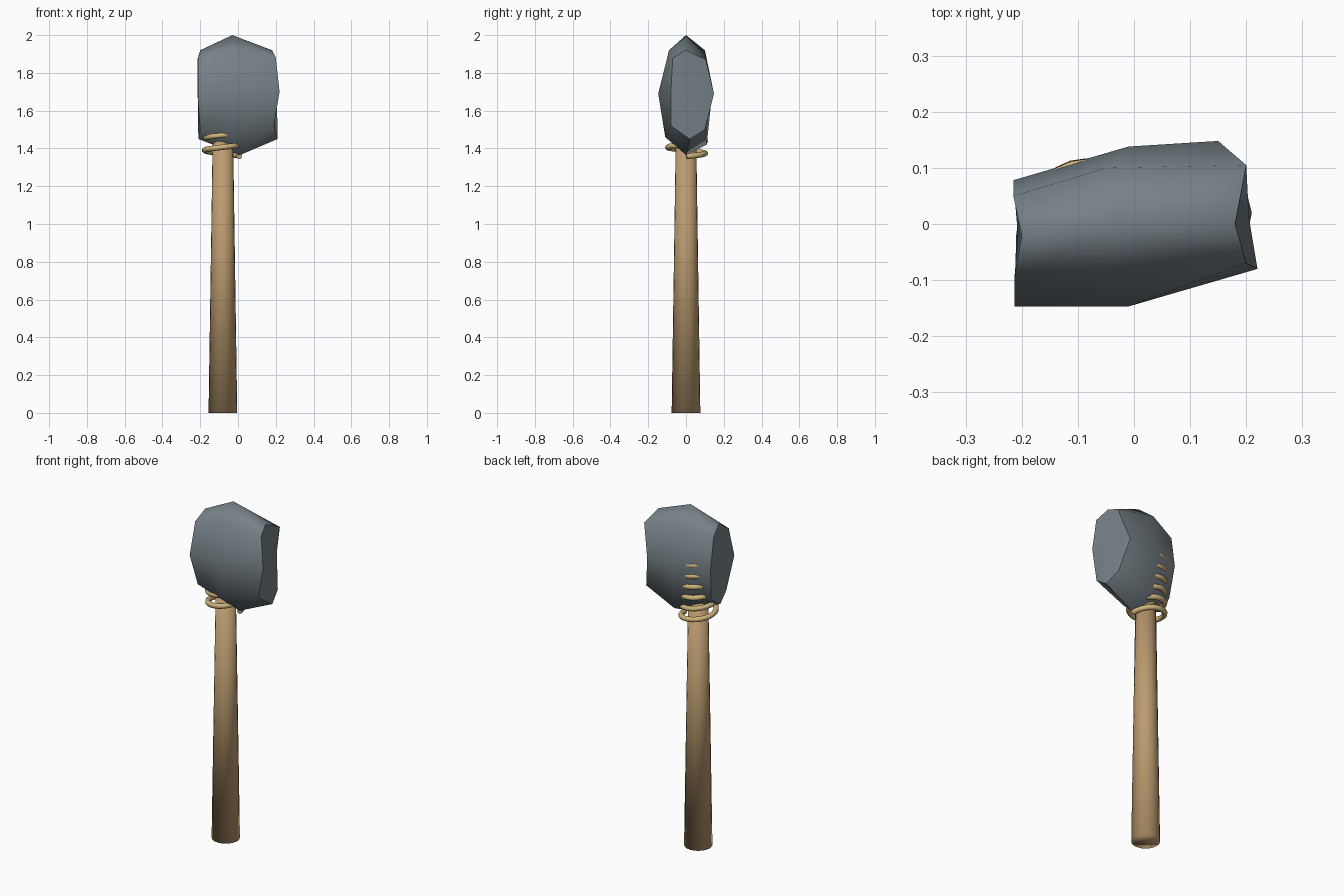
import bpy, bmesh, math

if "Cube" in bpy.data.objects:
    bpy.data.objects.remove(bpy.data.objects["Cube"])


def paint(obj, name, rgb):
    mat = bpy.data.materials.new(name)
    mat.diffuse_color = (*rgb, 1)
    mat.use_nodes = True
    mat.node_tree.nodes["Principled BSDF"].inputs["Base Color"].default_value = mat.diffuse_color
    obj.data.materials.append(mat)


# Wooden handle: tapered cylinder running up into the stone
bpy.ops.mesh.primitive_cone_add(vertices=20, radius1=0.076, radius2=0.052,
                                depth=1.6, location=(-0.08, 0, 0.8))
handle = bpy.context.object
handle.name = "handle"
bpy.ops.object.shade_smooth()
paint(handle, "wood", (0.50, 0.33, 0.16))

# Stone head: three rough eight-sided rings closed by a peak and a bottom point
# Ring order: front left, front, front right, right, back right, back, back left, left
lower = [(-0.20, -0.09, 1.50), (-0.02, -0.11, 1.46), (0.19, -0.08, 1.52), (0.21, 0.02, 1.45),
         (0.19, 0.10, 1.50), (0.00, 0.11, 1.42), (-0.20, 0.05, 1.50), (-0.21, -0.02, 1.45)]
middle = [(-0.213, -0.147, 1.69), (-0.01, -0.147, 1.69), (0.22, -0.08, 1.70), (0.205, 0.01, 1.70),
          (0.15, 0.148, 1.69), (-0.01, 0.138, 1.69), (-0.215, 0.078, 1.69), (-0.207, -0.02, 1.69)]
upper = [(-0.213, -0.095, 1.87), (-0.03, -0.09, 1.92), (0.20, -0.07, 1.88), (0.18, 0.00, 1.92),
         (0.20, 0.105, 1.87), (-0.05, 0.10, 1.92), (-0.215, 0.05, 1.87), (-0.20, -0.02, 1.92)]

bm = bmesh.new()
rings = [[bm.verts.new(p) for p in ring] for ring in (lower, middle, upper)]
bottom = bm.verts.new((0.01, 0.0, 1.365))
peak = bm.verts.new((-0.03, 0.0, 2.0))
for i in range(8):
    j = (i + 1) % 8
    for a, b in zip(rings, rings[1:]):
        bm.faces.new((a[i], a[j], b[j], b[i]))
    bm.faces.new((rings[2][i], rings[2][j], peak))
    bm.faces.new((rings[0][j], rings[0][i], bottom))
bmesh.ops.recalc_face_normals(bm, faces=bm.faces)
mesh = bpy.data.meshes.new("stone_head")
bm.to_mesh(mesh)
bm.free()
head = bpy.data.objects.new("stone_head", mesh)
bpy.context.collection.objects.link(head)
bpy.ops.object.select_all(action='DESELECT')
head.select_set(True)
bpy.context.view_layer.objects.active = head
bpy.ops.object.shade_smooth_by_angle(angle=math.radians(60))
paint(head, "stone", (0.18, 0.22, 0.24))

# Rope binding: rising spiral wrapped round the handle, sinking into the stone
turns, steps, pitch = 5.5, 24, 0.064
count = int(turns * steps) + 1
curve = bpy.data.curves.new("rope_binding", 'CURVE')
curve.dimensions = '3D'
curve.bevel_depth = 0.015
curve.bevel_resolution = 2
curve.use_fill_caps = True
spline = curve.splines.new('POLY')
spline.points.add(count - 1)
for k, point in enumerate(spline.points):
    t = k / steps
    a = t * math.tau
    point.co = (-0.085 + 0.092 * math.cos(a), 0.003 + 0.099 * math.sin(a),
                1.358 + pitch * t, 1)
spline.use_smooth = True
rope = bpy.data.objects.new("rope_binding", curve)
bpy.context.collection.objects.link(rope)
paint(rope, "rope", (0.62, 0.45, 0.20))
